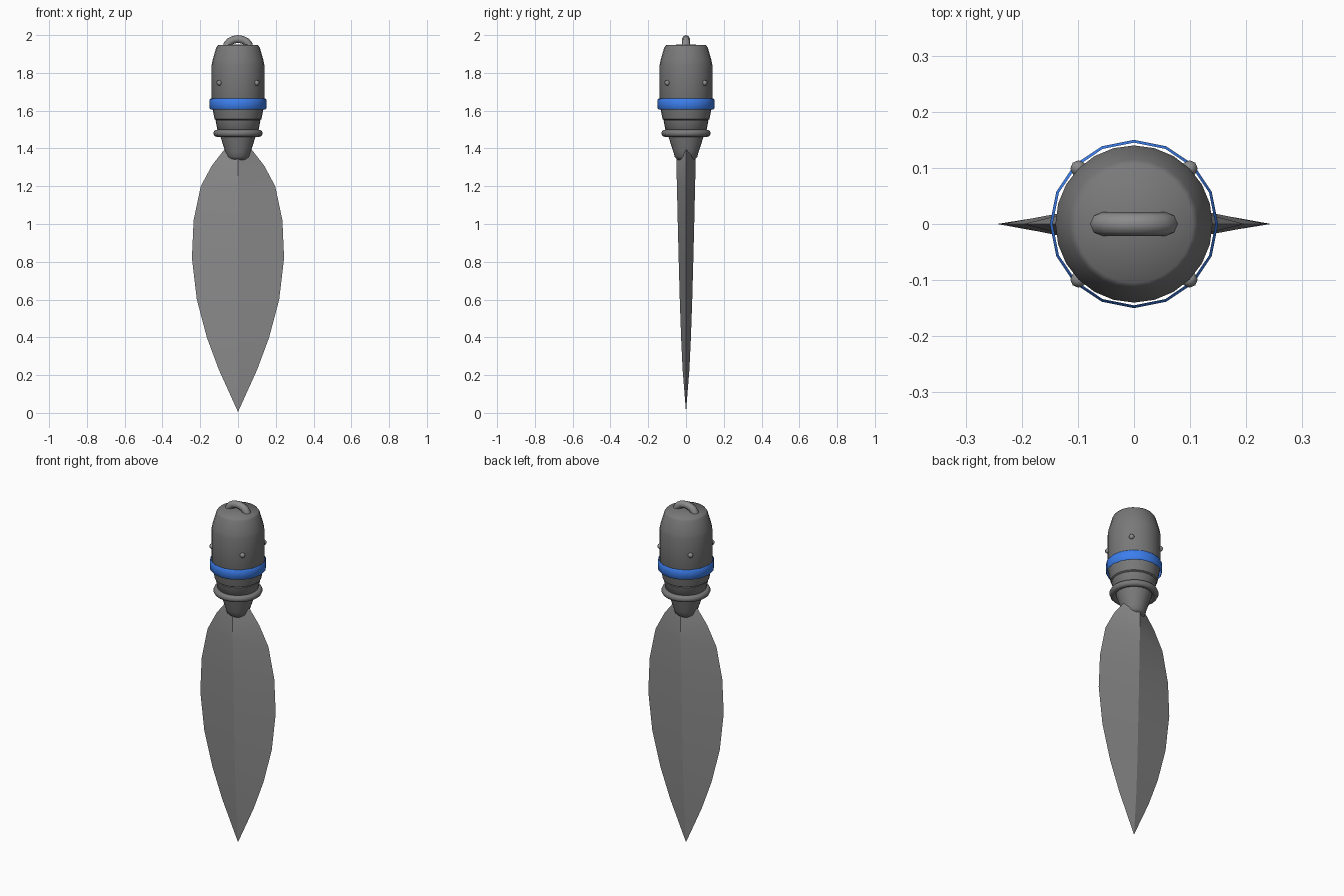
import bpy, bmesh, math
from mathutils import Matrix, Vector

if "Cube" in bpy.data.objects:
    bpy.data.objects.remove(bpy.data.objects["Cube"])


def material(name, *rgb):
    mat = bpy.data.materials.new(name)
    mat.diffuse_color = (*rgb, 1)
    mat.use_nodes = True
    mat.node_tree.nodes["Principled BSDF"].inputs["Base Color"].default_value = mat.diffuse_color
    return mat


dark = material("dark_metal", 0.19, 0.19, 0.19)
steel = material("blade_metal", 0.26, 0.26, 0.265)
blue = material("blue", 0.045, 0.21, 0.85)


def finish(name, bm, mat, smooth=35):
    bmesh.ops.recalc_face_normals(bm, faces=bm.faces)
    mesh = bpy.data.meshes.new(name)
    bm.to_mesh(mesh)
    bm.free()
    mesh.materials.append(mat)
    ob = bpy.data.objects.new(name, mesh)
    bpy.context.collection.objects.link(ob)
    bpy.ops.object.select_all(action='DESELECT')
    ob.select_set(True)
    bpy.context.view_layer.objects.active = ob
    bpy.ops.object.shade_smooth_by_angle(angle=math.radians(smooth))
    return ob


def lathe(name, profile, sides, mat=dark, closed=False, smooth=35):
    """Spin (radius, z) points around the z axis."""
    bm = bmesh.new()
    vs = [bm.verts.new((0, r, z)) for r, z in profile]
    edges = [bm.edges.new(p) for p in zip(vs, vs[1:])]
    if closed:
        edges.append(bm.edges.new((vs[-1], vs[0])))
    bmesh.ops.spin(bm, geom=vs + edges, cent=(0, 0, 0), axis=(0, 0, 1),
                   angle=math.tau, steps=sides)
    bmesh.ops.remove_doubles(bm, verts=bm.verts, dist=1e-5)
    return finish(name, bm, mat, smooth)


# Leaf-shaped blade with a diamond cross-section: (z, half width, half thickness)
sections = [(0.23, 0.102, 0.018), (0.40, 0.165, 0.026), (0.60, 0.218, 0.033),
            (0.82, 0.244, 0.039), (1.02, 0.235, 0.044), (1.20, 0.197, 0.048),
            (1.31, 0.138, 0.051), (1.40, 0.068, 0.048)]
bm = bmesh.new()
tip = bm.verts.new((0, 0, 0.005))
rings = [[bm.verts.new(p) for p in ((w, 0, z), (0, t, z), (-w, 0, z), (0, -t, z))]
         for z, w, t in sections]
for i in range(4):
    j = (i + 1) % 4
    bm.faces.new((tip, rings[0][j], rings[0][i]))
    for a, b in zip(rings, rings[1:]):
        bm.faces.new((a[i], a[j], b[j], b[i]))
bm.faces.new(rings[-1])
bmesh.ops.recalc_face_normals(bm, faces=bm.faces)
# Crisp central ridge
ridge = [e for e in bm.edges if all(abs(v.co.x) < 1e-6 for v in e.verts)]
bmesh.ops.split_edges(bm, edges=ridge)
finish("blade", bm, steel, 14)

# Tapered socket gripping the blade, with stepped collar above
lathe("socket", [(0, 1.34), (0.045, 1.34), (0.06, 1.355), (0.066, 1.38),
                 (0.094, 1.465), (0.10, 1.50)], 24, smooth=60)
lathe("collar", [(0.095, 1.485), (0.109, 1.50), (0.119, 1.547), (0.117, 1.55),
                 (0.124, 1.555), (0.133, 1.60), (0.138, 1.63)], 24)

# Rounded ring around the neck
lathe("neck_ring", [(0.112 + 0.019 * math.cos(a * math.tau / 8),
                     1.48 + 0.019 * math.sin(a * math.tau / 8)) for a in range(8)],
      24, closed=True, smooth=60)

# Handle barrel with tapered shoulder and softly rounded cap
lathe("barrel", [(0.13, 1.61), (0.14, 1.63), (0.14, 1.84), (0.135, 1.865),
                 (0.115, 1.935), (0.105, 1.948), (0, 1.95)], 24, smooth=60)

# Thin blue band standing clear of the barrel
lathe("band", [(0.145, 1.606), (0.150, 1.611), (0.150, 1.658), (0.145, 1.664)],
      16, blue, smooth=60)

# Four rivets on the diagonals
bm = bmesh.new()
for k in range(4):
    a = math.pi / 4 + k * math.pi / 2
    pos = Vector((0.140 * math.cos(a), 0.140 * math.sin(a), 1.747))
    bmesh.ops.create_uvsphere(bm, u_segments=8, v_segments=6, radius=0.0145,
                              matrix=Matrix.Translation(pos))
finish("rivets", bm, steel, 60)

# Carrying loop on the cap
bm = bmesh.new()
loops = []
for k in range(9):
    a = math.pi * k / 8
    out = Vector((math.cos(a), 0, math.sin(a)))
    centre = Vector((0.060 * math.cos(a), 0, 1.935 + 0.044 * math.sin(a)))
    loops.append([bm.verts.new(centre + 0.021 * (out * math.cos(b) + Vector((0, 1, 0)) * math.sin(b)))
                  for b in (math.tau * s / 8 for s in range(8))])
for a, b in zip(loops, loops[1:]):
    for s in range(8):
        t = (s + 1) % 8
        bm.faces.new((a[s], a[t], b[t], b[s]))
bm.faces.new(loops[0])
bm.faces.new(loops[-1])
finish("top_loop", bm, steel, 50)
